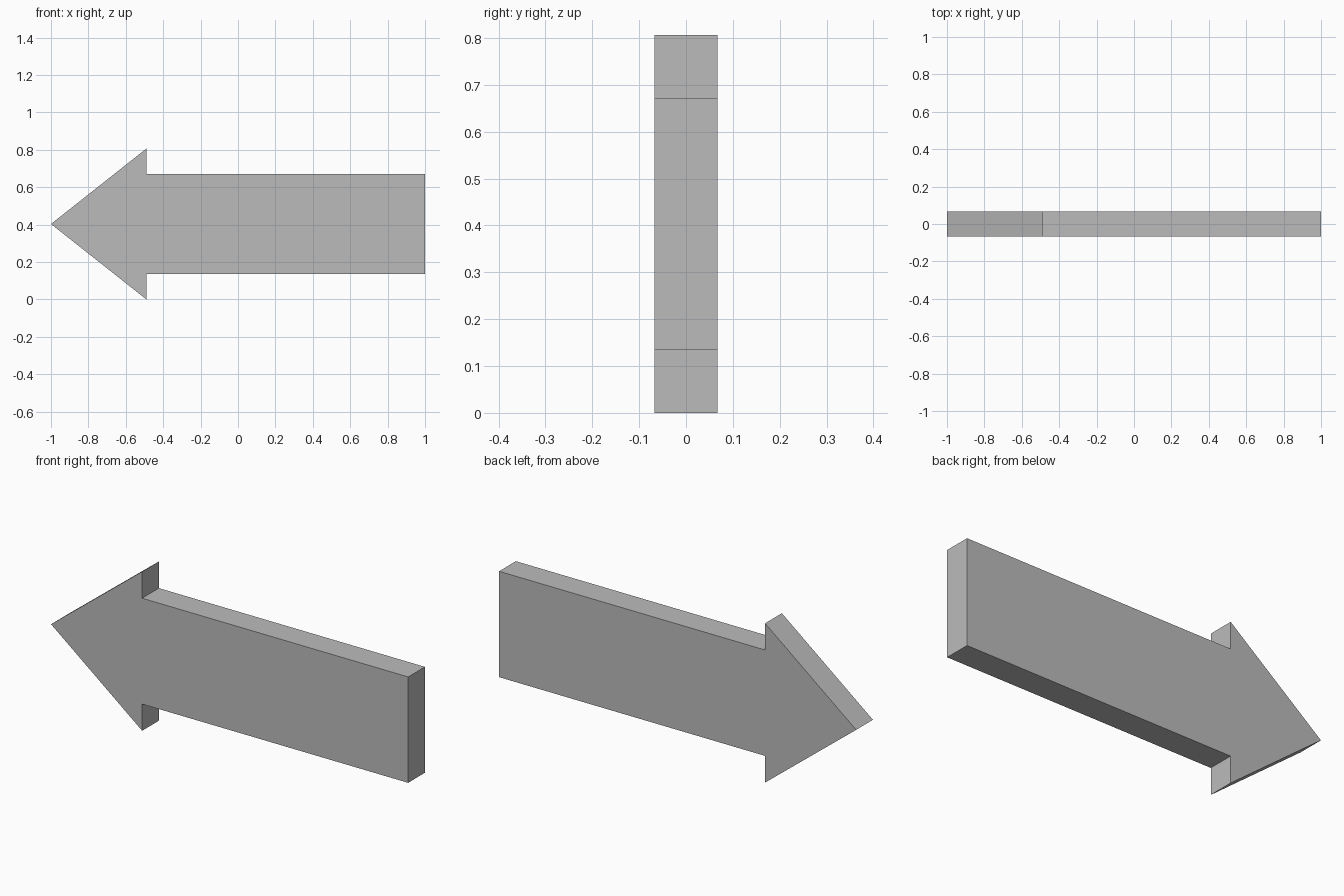
import bpy
import bmesh

cube = bpy.data.objects.get("Cube")
if cube:
    bpy.data.objects.remove(cube, do_unlink=True)

# Plain grey material
grey = bpy.data.materials.new("plain_grey")
grey.use_nodes = True
colour = (0.5, 0.5, 0.5, 1)
grey.diffuse_color = colour
grey.node_tree.nodes["Principled BSDF"].inputs["Base Color"].default_value = colour

# Arrow dimensions
mid_z = 0.403
head_half = 0.403
shaft_half = 0.268
neck_x = -0.49
depth = 0.134

# Upper half of the outline, tip to tail, mirrored for the lower half
upper = [(neck_x, head_half), (neck_x, shaft_half), (1, shaft_half)]
lower = [(x, -z) for x, z in reversed(upper)]
outline = [(-1, 0)] + upper + lower

# Arrow plate: flat outline extruded from front to back
bm = bmesh.new()
front = bm.faces.new([bm.verts.new((x, -depth / 2, mid_z + z)) for x, z in outline])
back = bmesh.ops.extrude_face_region(bm, geom=[front], use_keep_orig=True)
moved = [v for v in back["geom"] if isinstance(v, bmesh.types.BMVert)]
bmesh.ops.translate(bm, vec=(0, depth, 0), verts=moved)
bmesh.ops.recalc_face_normals(bm, faces=bm.faces)

mesh = bpy.data.meshes.new("arrow_plate")
bm.to_mesh(mesh)
bm.free()
mesh.materials.append(grey)
arrow = bpy.data.objects.new("arrow_plate", mesh)
bpy.context.collection.objects.link(arrow)
